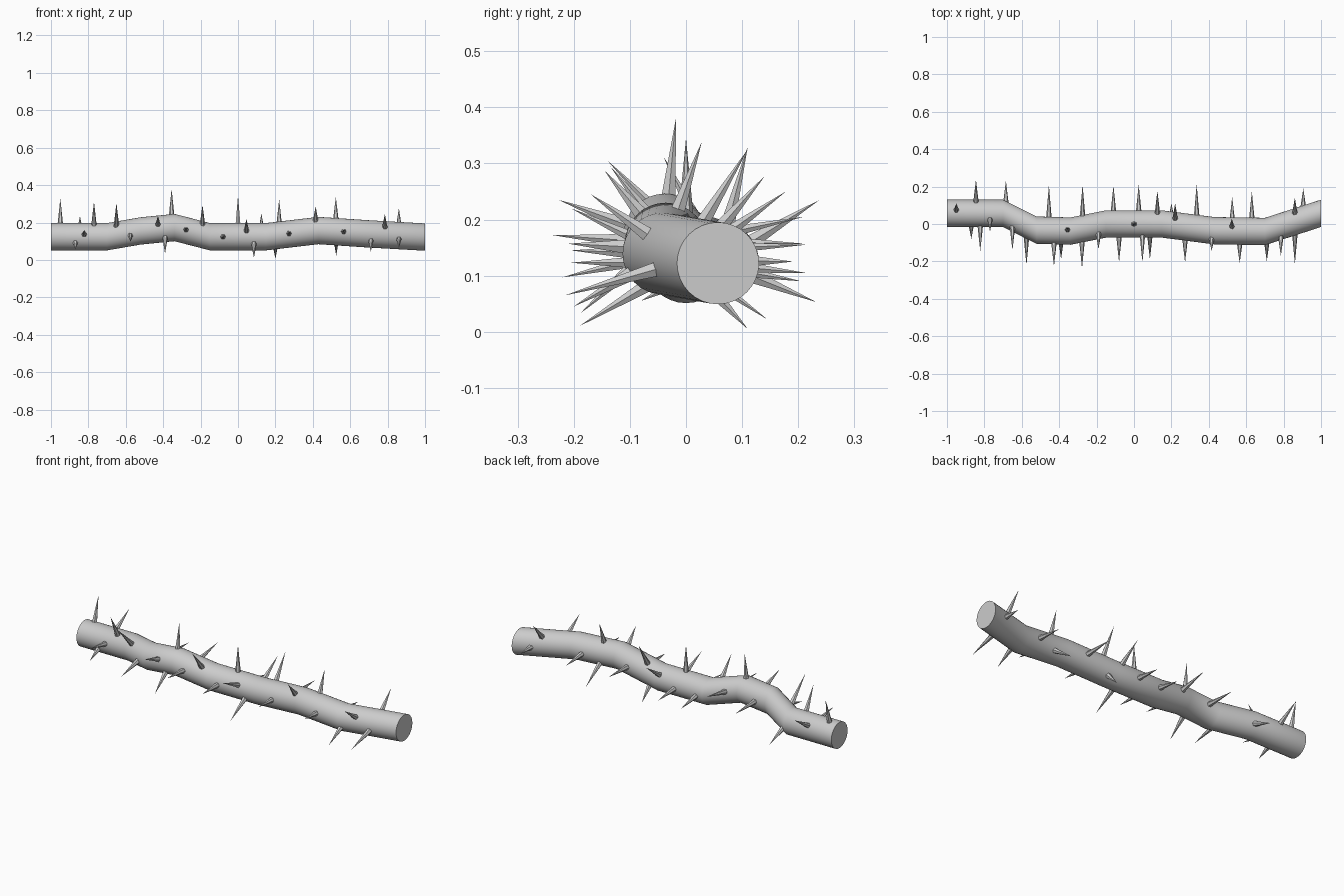
import bpy, bmesh, math
from mathutils import Vector

if "Cube" in bpy.data.objects:
    bpy.data.objects.remove(bpy.data.objects["Cube"])

# Centre line of the branch (x, y, z); cross-sections stay in the YZ plane
R = 0.073
PATH = [Vector(p) for p in [
    (-1, .057, .124), (-.7, .057, .124), (-.52, -.033, .155), (-.34, -.038, .173),
    (-.15, 0, .124), (.15, 0, .124), (.43, -.036, .157), (.7, -.04, .139), (1, .057, .122)]]


def centre(x):
    for a, b in zip(PATH, PATH[1:]):
        if x <= b.x:
            return a.lerp(b, (x - a.x) / (b.x - a.x))
    return PATH[-1].copy()


def finish(bm, name):
    bmesh.ops.recalc_face_normals(bm, faces=bm.faces)
    me = bpy.data.meshes.new(name)
    bm.to_mesh(me)
    bm.free()
    ob = bpy.data.objects.new(name, me)
    bpy.context.collection.objects.link(ob)
    return ob


# Branch: round section lofted along the path
N = 32
bm = bmesh.new()
rings = [[bm.verts.new(p + Vector((0, R * math.cos(t * math.tau / N), R * math.sin(t * math.tau / N))))
          for t in range(N)] for p in PATH]
for a, b in zip(rings, rings[1:]):
    for i in range(N):
        j = (i + 1) % N
        bm.faces.new((a[i], a[j], b[j], b[i]))
bm.faces.new(rings[0])
bm.faces.new(rings[-1])
branch = finish(bm, "branch")
bpy.context.view_layer.objects.active = branch
branch.select_set(True)
bpy.ops.object.shade_smooth_by_angle(angle=math.radians(40))

# Thorns: tip positions as (x, y, z); each grows radially out of the branch
TIPS = [
    (-.95, .11, .33), (-.355, -.018, .38), (0, 0, .345), (.523, .028, .338),
    (-.845, .238, .235), (-.685, .232, .053), (-.455, .21, .157), (-.275, .21, .205),
    (-.11, .205, .09), (.025, .213, .105), (.125, .178, .25), (.22, .11, .325),
    (.2, .11, .005), (.335, .213, .155), (.525, .145, .022), (.63, .175, .125),
    (.905, .19, .125), (.86, .14, .277),
    (-.87, -.08, .055), (-.822, -.145, .16), (-.77, -.04, .312), (-.65, -.14, .305),
    (-.575, -.22, .097), (-.428, -.227, .235), (-.39, -.188, .033), (-.278, -.237, .172),
    (-.19, -.135, .295), (-.08, -.205, .123), (.045, -.205, .22), (.085, -.19, .01),
    (.273, -.205, .145), (.415, -.145, .287), (.565, -.21, .157), (.71, -.2, .045),
    (.785, -.17, .245), (.86, -.215, .065)]
bm = bmesh.new()
for tip in map(Vector, TIPS):
    c = centre(tip.x)
    d = (tip - c).normalized()
    base = c + d * (R - .008)
    length = (tip - base).length
    rot = d.to_track_quat('Z', 'X').to_matrix().to_4x4()
    rot.translation = base + d * length / 2
    bmesh.ops.create_cone(bm, cap_ends=True, segments=6, radius1=.015, radius2=0,
                          depth=length, matrix=rot)
bmesh.ops.remove_doubles(bm, verts=bm.verts, dist=1e-5)
finish(bm, "thorns")
